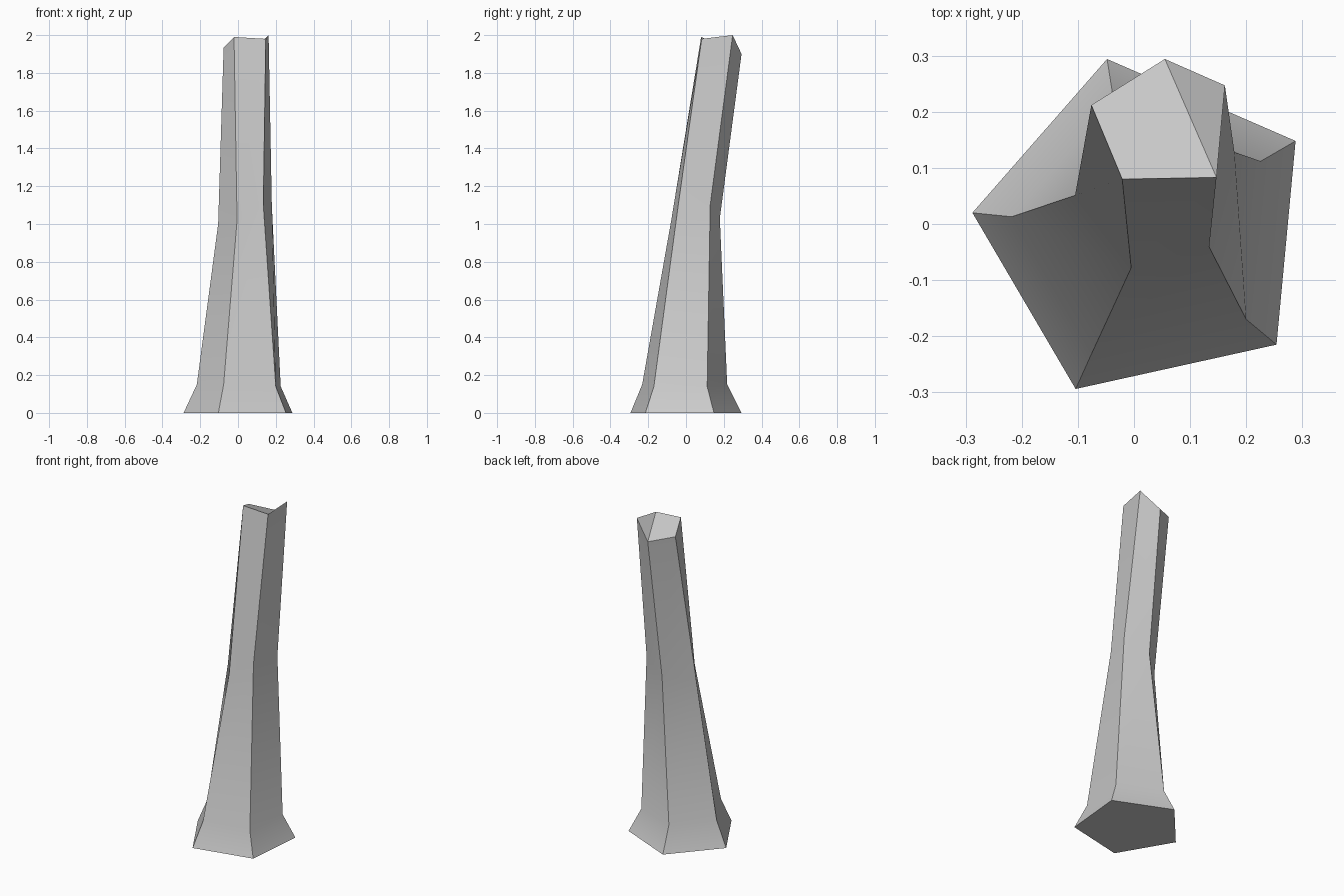
import bpy, bmesh, math

if "Cube" in bpy.data.objects:
    bpy.data.objects.remove(bpy.data.objects["Cube"])

# Five-sided leaning trunk: cross-sections from flared base to broken top
rings = [
    [(-.288, .02, 0), (-.104, -.294, 0), (.254, -.215, 0), (.288, .148, 0), (-.048, .294, 0)],
    [(-.218, .013, .15), (-.076, -.232, .15), (.2, -.17, .14), (.226, .112, .14), (-.036, .218, .15)],
    [(-.105, .051, 1.0), (-.005, -.078, 1.02), (.134, -.041, 1.1), (.179, .128, 1.1), (.038, .179, 1.03)],
    [(-.076, .212, 1.935), (-.021, .08, 1.99), (.147, .083, 1.98), (.162, .247, 2.0), (.055, .294, 1.9)],
]

bm = bmesh.new()
loops = [[bm.verts.new(p) for p in ring] for ring in rings]

# Side faces between neighbouring cross-sections
for low, high in zip(loops, loops[1:]):
    for i in range(5):
        j = (i + 1) % 5
        bm.faces.new((low[i], low[j], high[j], high[i]))

# Flat base and two-facet broken top
bm.faces.new(loops[0][::-1])
a, b, c, d, e = loops[-1]
bm.faces.new((a, b, c, e))
bm.faces.new((c, d, e))
bmesh.ops.recalc_face_normals(bm, faces=bm.faces)

mesh = bpy.data.meshes.new("trunk")
bm.to_mesh(mesh)
bm.free()
trunk = bpy.data.objects.new("trunk", mesh)
bpy.context.collection.objects.link(trunk)

# Smooth along the bends, crisp at the corners
bpy.context.view_layer.objects.active = trunk
trunk.select_set(True)
bpy.ops.object.shade_smooth_by_angle(angle=math.radians(30))
